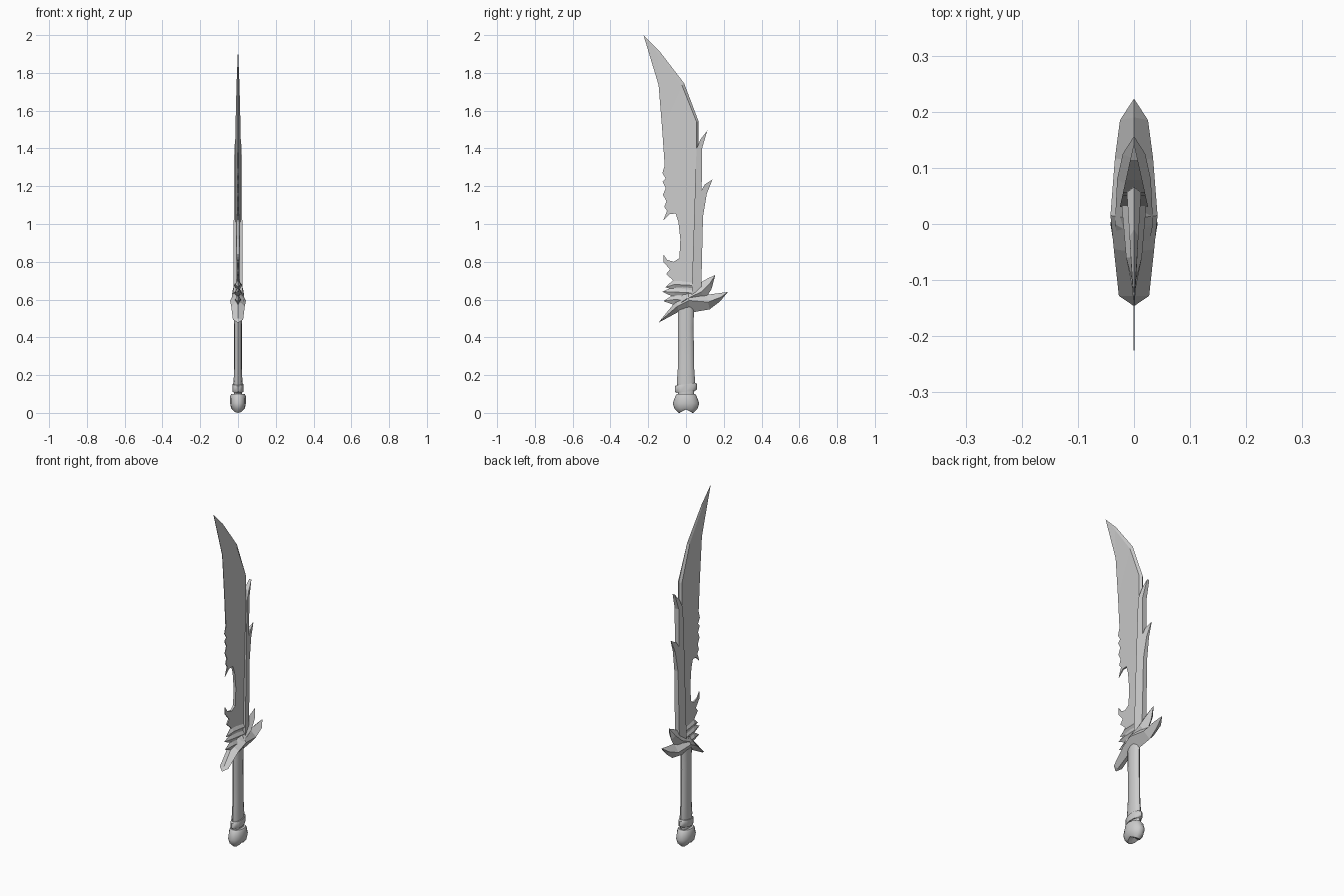
import bpy, bmesh, math

if "Cube" in bpy.data.objects:
    bpy.data.objects.remove(bpy.data.objects["Cube"], do_unlink=True)

steel = bpy.data.materials.new("pale_grey")
steel.use_nodes = True
GREY = (0.6, 0.6, 0.6, 1)
steel.diffuse_color = GREY
steel.node_tree.nodes["Principled BSDF"].inputs["Base Color"].default_value = GREY


def finish(name, bm, smooth=None):
    bmesh.ops.remove_doubles(bm, verts=bm.verts, dist=0.0002)
    bmesh.ops.triangulate(bm, faces=[f for f in bm.faces if len(f.verts) > 4])
    bmesh.ops.recalc_face_normals(bm, faces=bm.faces)
    mesh = bpy.data.meshes.new(name)
    bm.to_mesh(mesh)
    bm.free()
    mesh.materials.append(steel)
    obj = bpy.data.objects.new(name, mesh)
    bpy.context.collection.objects.link(obj)
    if smooth:
        bpy.ops.object.select_all(action='DESELECT')
        obj.select_set(True)
        bpy.context.view_layer.objects.active = obj
        bpy.ops.object.shade_smooth_by_angle(angle=math.radians(smooth))
    return obj


def loft(name, rings, smooth=None):
    """Skin a list of equally sized point rings and cap both ends."""
    bm = bmesh.new()
    loops = [[bm.verts.new(p) for p in ring] for ring in rings]
    for a, b in zip(loops, loops[1:]):
        for i in range(len(a)):
            j = (i + 1) % len(a)
            bm.faces.new((a[i], a[j], b[j], b[i]))
    bm.faces.new(loops[0])
    bm.faces.new(loops[-1])
    return finish(name, bm, smooth)


def plate(name, outline, half, ridge=()):
    """Flat side-profile part; half(y) is half its thickness.
    Outline points listed in ridge are drawn out to a central edge."""
    bm = bmesh.new()
    sides = [[bm.verts.new((s * half(y), y, z)) for y, z in outline] for s in (1, -1)]
    for side in sides:
        bm.faces.new(side)
    mid = {i: bm.verts.new((0, outline[i][0] + dy, outline[i][1] + dz)) for i, dy, dz in ridge}
    n = len(outline)
    for i in range(n):
        j = (i + 1) % n
        a, b = sides
        if i in mid and j in mid:
            bm.faces.new((a[i], a[j], mid[j], mid[i]))
            bm.faces.new((b[i], b[j], mid[j], mid[i]))
        else:
            left = [a[i]] + ([mid[i]] if i in mid else []) + [b[i]]
            right = [b[j]] + ([mid[j]] if j in mid else []) + [a[j]]
            bm.faces.new(left + right)
    return finish(name, bm)


def spike(name, sections):
    """Broad leaf-like spike: section = top y, top z, bottom y, bottom z, half width."""
    rings = []
    for ty, tz, by, bz, w in sections:
        my, mz = (ty + by) / 2, (tz + bz) / 2
        rings.append([(0, ty, tz), (w, my, mz), (0, by, bz), (-w, my, mz)])
    return loft(name, rings)


def oval(z, rx, ry, cy=0, lift=0, tilt=0, n=12):
    ring = []
    for i in range(n):
        a = 2 * math.pi * i / n
        c, s = math.cos(a), math.sin(a)
        ring.append((rx * c, cy + ry * s, z + lift * (1 - abs(s)) + tilt * s))
    return ring


# Blade: wedge section, toothed and hooked front edge, narrow bevel along the back
blade = [(-.225, 2.0), (-.145, 1.735), (-.126, 1.5), (-.113, 1.31),
         (-.125, 1.27), (-.107, 1.24), (-.124, 1.225), (-.107, 1.19),
         (-.122, 1.155), (-.104, 1.12), (-.115, 1.09), (-.1, 1.07),
         (-.12, 1.02), (-.087, 1.053), (-.055, 1.055), (-.04, 1.01),
         (-.03, .92), (-.035, .82), (-.065, .8), (-.1, .81), (-.12, .84),
         (-.12, .8), (-.085, .76), (-.105, .735), (-.066, .7), (-.06, .58),
         (.06, .58), (.056, 1.54), (-.022, 1.735), (-.15, 1.905)]
plate("blade", blade, lambda y: max(.001, .013 * (y + .15) / .21),
      [(26, .008, 0), (27, .01, .005), (28, .012, .01), (29, .008, .012), (0, 0, 0)])

# Raised spine with two swept-back barbs
spine = [(.03, .62), (.05, 1.25), (.056, 1.4), (.078, 1.45), (.113, 1.495),
         (.085, 1.4), (.083, 1.18), (.1, 1.21), (.14, 1.235), (.11, 1.16),
         (.09, 1.04), (.08, .62)]
plate("spine", spine, lambda y: max(.001, .022 * (.145 - y) / .1))

# Guard: crossing leaf spikes
spike("guard_main_spike", [
    (-.145, .478, -.145, .478, .002), (-.128, .5, -.128, .487, .027),
    (-.05, .595, -.04, .535, .036), (.01, .66, .02, .53, .042),
    (.11, .625, .125, .548, .034), (.19, .636, .18, .59, .025),
    (.222, .64, .222, .64, .001)])
spike("guard_upper_spike", [
    (-.07, .57, -.05, .55, .022), (-.02, .635, .02, .57, .034),
    (.06, .68, .1, .6, .03), (.115, .712, .135, .655, .02),
    (.155, .73, .155, .73, .001)])
for name, y, z, base in (("guard_front_spike_upper", -.125, .642, .64),
                         ("guard_front_spike_lower", -.12, .592, .6),
                         ("blade_collar_spike", -.11, .665, .68)):
    spike(name, [(y, z, y, z, .001), (-.06, base + .03, -.06, base - .03, .014),
                 (.035, base + .025, .035, base - .035, .022)])

# Grip, collar and notched pommel
loft("grip", [oval(.09, .022, .042), oval(.17, .023, .048), oval(.24, .021, .043),
              oval(.35, .021, .042), oval(.45, .021, .041, -.002), oval(.56, .022, .043)], 40)
loft("grip_collar", [oval(z, .028, r, tilt=.006) for z, r in
                     ((.112, .05), (.118, .058), (.148, .058), (.152, .05))], 40)
loft("pommel", [oval(.1, .036, .048), oval(.09, .041, .056), oval(.05, .042, .07),
                oval(.02, .036, .06, lift=.004), oval(0, .026, .038, lift=.018),
                oval(0, .001, .034, lift=.024)], 50)
